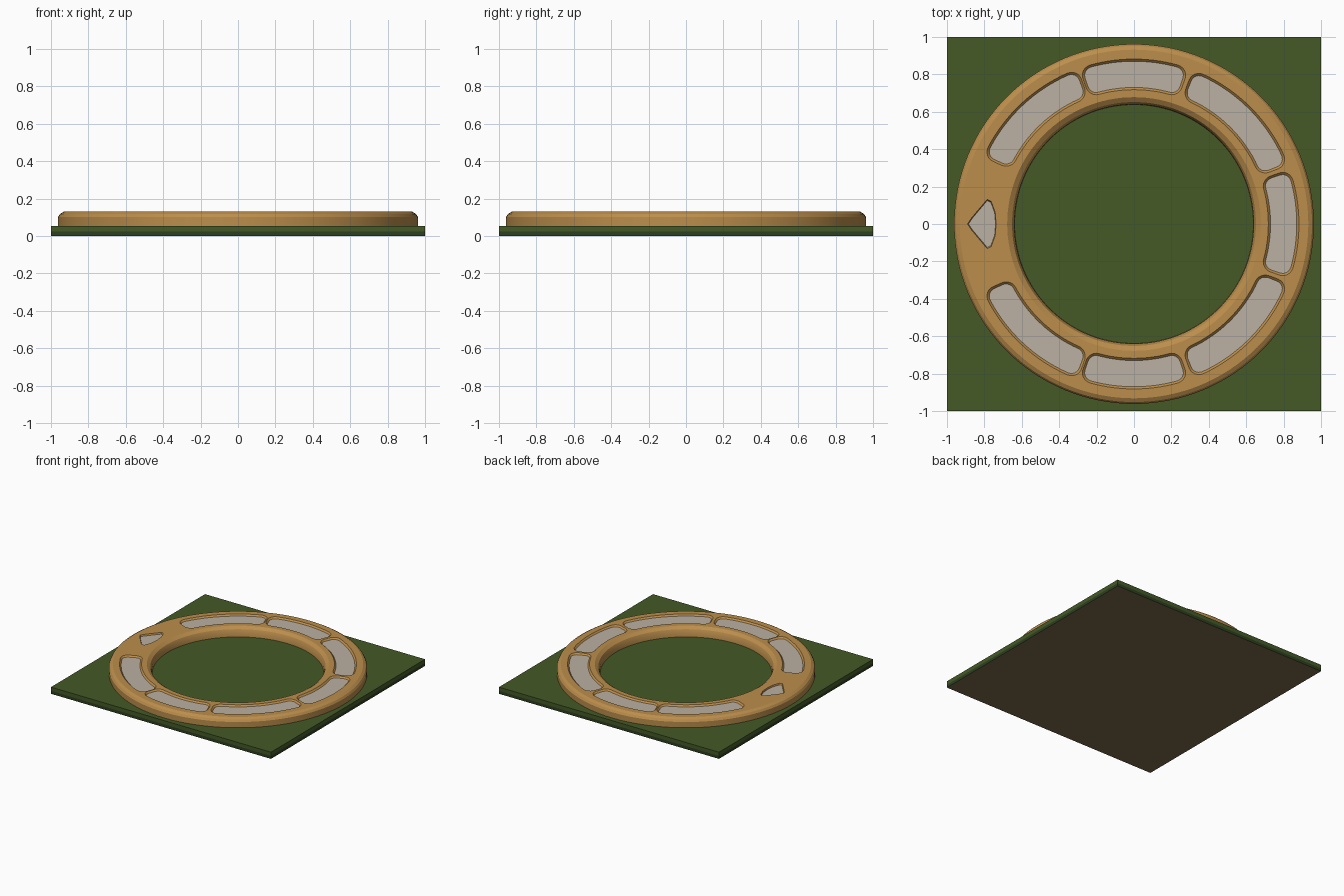
import bpy, bmesh, math
from math import sin, cos, pi, radians

if "Cube" in bpy.data.objects:
    bpy.data.objects.remove(bpy.data.objects["Cube"])


def material(name, rgb):
    m = bpy.data.materials.new(name)
    m.diffuse_color = (*rgb, 1)
    m.use_nodes = True
    m.node_tree.nodes["Principled BSDF"].inputs["Base Color"].default_value = m.diffuse_color
    return m


GREEN = material("moss green", (0.058, 0.100, 0.020))
DARK = material("dark green", (0.025, 0.050, 0.014))
BROWN = material("brown underside", (0.20, 0.14, 0.065))
GOLD = material("warm gold", (0.50, 0.27, 0.072))
PALE = material("pale stone", (0.50, 0.44, 0.36))


def add_object(name, bm, mats):
    bmesh.ops.recalc_face_normals(bm, faces=bm.faces[:])
    mesh = bpy.data.meshes.new(name)
    bm.to_mesh(mesh)
    bm.free()
    for m in mats:
        mesh.materials.append(m)
    ob = bpy.data.objects.new(name, mesh)
    bpy.context.collection.objects.link(ob)
    return ob


def skin(bm, loops, closed=False):
    """Join equal vertex loops with quads; cap the ends unless closed."""
    rings = [[bm.verts.new(p) for p in loop] for loop in loops]
    pairs = list(zip(rings, rings[1:])) + ([(rings[-1], rings[0])] if closed else [])
    for a, b in pairs:
        for i in range(len(a)):
            j = (i + 1) % len(a)
            bm.faces.new((a[i], a[j], b[j], b[i]))
    if not closed:
        bm.faces.new(rings[0])
        bm.faces.new(rings[-1])


# Square base plate: dark lower edge, green upper part, brown underside
bm = bmesh.new()
skin(bm, [[(x, y, z) for x, y in ((-1, -1), (1, -1), (1, 1), (-1, 1))]
          for z in (0, 0.024, 0.055)])
base = add_object("base_plate", bm, [GREEN, DARK, BROWN])
for f in base.data.polygons:
    if f.normal.z < -0.5:
        f.material_index = 2
    elif f.center.z < 0.024:
        f.material_index = 1

# Ring frame, turned from a bevelled profile (radius, height)
PROFILE = [(0.638, 0.045), (0.640, 0.085), (0.652, 0.112), (0.678, 0.130),
           (0.932, 0.130), (0.952, 0.118), (0.962, 0.102), (0.962, 0.045)]
SEG = 128
bm = bmesh.new()
skin(bm, [[(r * cos(2 * pi * i / SEG), r * sin(2 * pi * i / SEG), z)
           for i in range(SEG)] for r, z in PROFILE], closed=True)
ring = add_object("ring_frame", bm, [GOLD, PALE])

# Tapered cutters for the recessed panels
FLOOR, LIP = 0.118, 0.140


def panel_outline(mid, half, grow):
    """Rounded rectangle bent around the ring (angles in degrees)."""
    hu, hv, cr = radians(half) * 0.8 + grow, 0.07 + grow, 0.045 + grow
    pts = []
    for k, (sx, sy) in enumerate(((1, 1), (-1, 1), (-1, -1), (1, -1))):
        for s in range(7):                                  # rounded corner
            a = k * pi / 2 + s * pi / 12
            pts.append((sx * (hu - cr) + cr * cos(a), sy * (hv - cr) + cr * sin(a)))
        if k in (0, 2):                                     # long curved edge
            for s in range(1, 16):
                pts.append((sx * (hu - cr) * (1 - s / 8), sy * hv))
    return [((0.8 + v) * cos(radians(mid) + u / 0.8),
             (0.8 + v) * sin(radians(mid) + u / 0.8)) for u, v in pts]


def arrow_outline(grow):
    pts = [(-0.885, 0), (-0.865, -0.03), (-0.785, -0.125), (-0.765, -0.115),
           (-0.745, -0.06), (-0.740, 0), (-0.745, 0.06), (-0.765, 0.115),
           (-0.785, 0.125), (-0.865, 0.03)]
    k = 1 + grow * 9
    return [(-0.79 + (x + 0.79) * k, y * k) for x, y in pts]


bm = bmesh.new()
PANELS = [(0, 18.5), (90, 18.5), (270, 18.5), (45, 23.2), (315, 23.2),
          (133, 22.2), (227, 22.2)]
for mid, half in PANELS:
    skin(bm, [[(x, y, z) for x, y in panel_outline(mid, half, g)]
              for z, g in ((FLOOR, 0), (LIP, 0.022))])
skin(bm, [[(x, y, z) for x, y in arrow_outline(g)]
          for z, g in ((FLOOR, 0), (LIP, 0.012))])
cutter = add_object("panel_cutter", bm, [GOLD])
cutter.hide_render = True

# Cut the recesses and keep the result as the ring mesh
mod = ring.modifiers.new("recesses", 'BOOLEAN')
mod.operation = 'DIFFERENCE'
mod.solver = 'EXACT'
mod.object = cutter
bpy.context.view_layer.update()
cut = bpy.data.meshes.new_from_object(
    ring.evaluated_get(bpy.context.evaluated_depsgraph_get()))
ring.modifiers.clear()
ring.data = cut
bpy.data.objects.remove(cutter)

# Recess floors are pale, everything else gold
cut.materials.clear()
cut.materials.append(GOLD)
cut.materials.append(PALE)
for f in cut.polygons:
    on_floor = abs(f.center.z - FLOOR) < 0.001 and f.normal.z > 0.99
    f.material_index = 1 if on_floor else 0

bpy.ops.object.select_all(action='DESELECT')
ring.select_set(True)
bpy.context.view_layer.objects.active = ring
bpy.ops.object.shade_smooth_by_angle(angle=radians(22))
